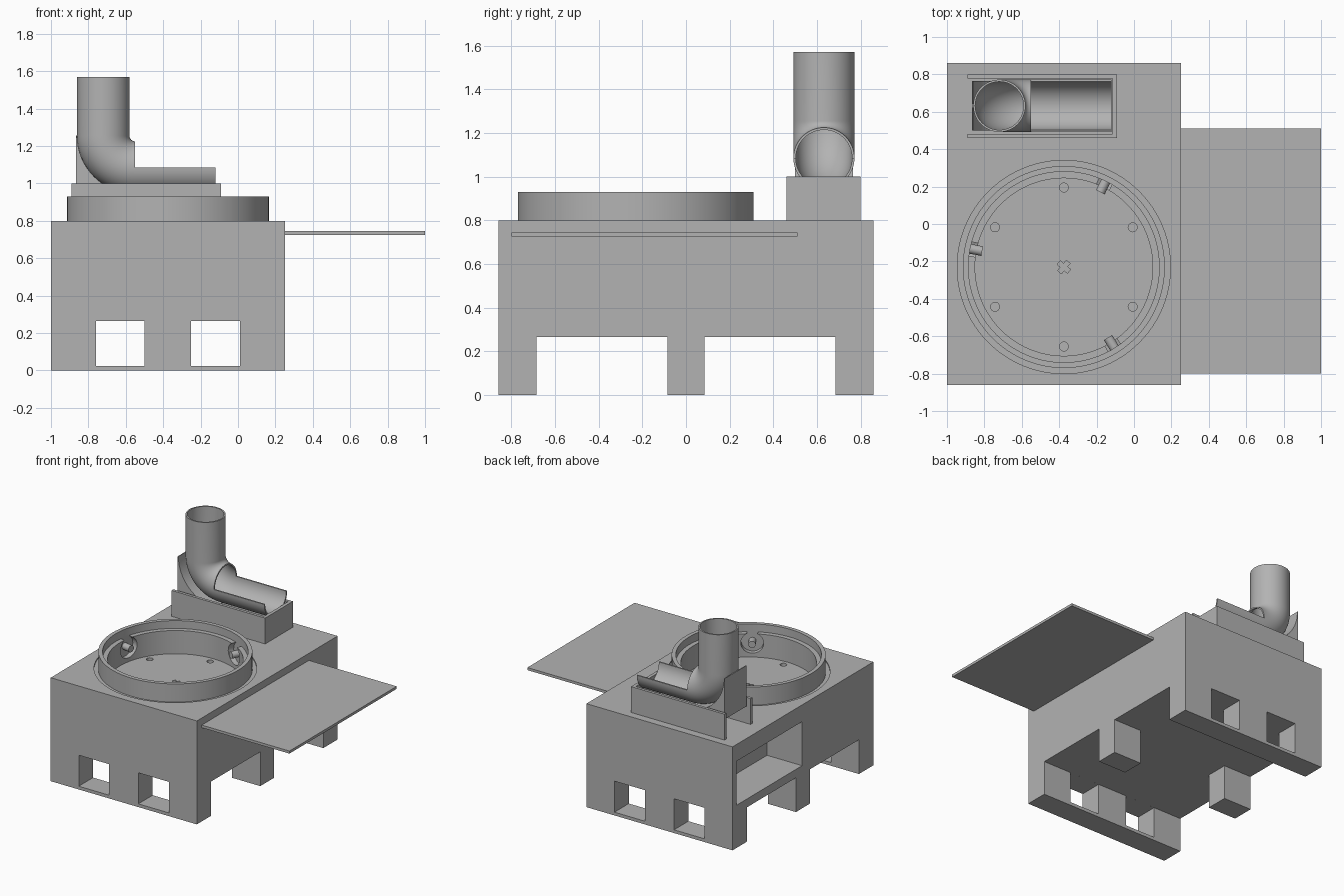
import bpy, bmesh, math
from mathutils import Matrix, Vector

if "Cube" in bpy.data.objects:
    bpy.data.objects.remove(bpy.data.objects["Cube"])

grey = bpy.data.materials.new("plain grey")
grey.diffuse_color = (0.45, 0.45, 0.45, 1)
grey.use_nodes = True
grey.node_tree.nodes["Principled BSDF"].inputs["Base Color"].default_value = grey.diffuse_color
CX, CY = -0.375, -0.23          # centre of the round well


def finish(name, bm, smooth=False):
    bmesh.ops.recalc_face_normals(bm, faces=bm.faces)
    me = bpy.data.meshes.new(name)
    bm.to_mesh(me)
    bm.free()
    ob = bpy.data.objects.new(name, me)
    bpy.context.collection.objects.link(ob)
    me.materials.append(grey)
    if smooth:
        shade(ob)
    return ob


def activate(ob):
    bpy.ops.object.select_all(action='DESELECT')
    ob.select_set(True)
    bpy.context.view_layer.objects.active = ob


def shade(ob):
    activate(ob)
    bpy.ops.object.shade_smooth_by_angle(angle=math.radians(30))


def box(name, x, y, z, turn=0):
    bm = bmesh.new()
    size = (x[1] - x[0], y[1] - y[0], z[1] - z[0])
    mid = ((x[0] + x[1]) / 2, (y[0] + y[1]) / 2, (z[0] + z[1]) / 2)
    bmesh.ops.create_cube(bm, size=1, matrix=Matrix.Translation(mid)
                          @ Matrix.Rotation(turn, 4, 'Z') @ Matrix.Diagonal((*size, 1)))
    return finish(name, bm)


def rod(name, a, b, r, segs=32, smooth=False):
    a, b = Vector(a), Vector(b)
    bm = bmesh.new()
    rot = (b - a).to_track_quat('Z', 'Y').to_matrix().to_4x4()
    bmesh.ops.create_cone(bm, cap_ends=True, segments=segs, radius1=r, radius2=r,
                          depth=(b - a).length, matrix=Matrix.Translation((a + b) / 2) @ rot)
    return finish(name, bm, smooth)


def skin(name, rings, wrap, smooth=True):
    """Join closed loops of points; wrap back to the first loop or cap both ends."""
    bm = bmesh.new()
    vs = [[bm.verts.new(p) for p in ring] for ring in rings]
    n, m = len(vs), len(vs[0])
    for i in range(n if wrap else n - 1):
        for j in range(m):
            k, l = (i + 1) % n, (j + 1) % m
            bm.faces.new((vs[i][j], vs[i][l], vs[k][l], vs[k][j]))
    if not wrap:
        bm.faces.new(vs[0])
        bm.faces.new(vs[-1])
    return finish(name, bm, smooth)


def cut(ob, cutters):
    for c in cutters:
        mod = ob.modifiers.new("cut", 'BOOLEAN')
        mod.operation, mod.solver, mod.object = 'DIFFERENCE', 'EXACT', c
        activate(ob)
        bpy.ops.object.modifier_apply(modifier=mod.name)
        bpy.data.objects.remove(c)


def radial(angle, r, z):
    return (CX + r * math.cos(angle), CY + r * math.sin(angle), z)


CLIPS = [math.radians(a) for a in (64, 169, -58)]


def pockets():
    return [rod("pocket_cutter", radial(a, 0.42, 0.8), radial(a, 0.512, 0.8), 0.08) for a in CLIPS]


# Cabinet with the open bay on its left side, the round well and the leg gaps
cabinet = box("cabinet", (-1, 0.25), (-0.86, 0.86), (0, 0.8))
cutters = [box("gap_cutter", (-2, 1), y, (-1, 0.265)) for y in ((-0.685, -0.085), (0.085, 0.685))]
cutters += [box("middle_gap_cutter", (-0.76, 0.01), (-0.3, 0.3), (-1, 0.265))]
for x in ((-0.76, -0.5), (-0.25, 0.01)):
    for y in ((-1, -0.6), (0.6, 1)):
        cutters.append(box("window_cutter", x, y, (0.025, 0.2649)))
cutters.append(box("bay_cutter", (-1.1, -0.70), (0.01, 0.81), (0.33, 0.67)))
cutters.append(rod("rim_groove_cutter", (CX, CY, 0.79), (CX, CY, 1), 0.57, 96))
cutters.append(rod("well_cutter", (CX, CY, 0.69), (CX, CY, 1), 0.475, 96))
cutters += pockets()
for i in range(6):
    a = math.radians(30 + 60 * i)
    cutters.append(rod("drain_cutter", radial(a, 0.425, 0.65), radial(a, 0.425, 0.75), 0.024, 20))
for t in (50, 140):
    cutters.append(box("cross_cutter", (CX - 0.036, CX + 0.036), (CY - 0.013, CY + 0.013),
                       (0.66, 0.75), math.radians(t)))
cut(cabinet, cutters)
shade(cabinet)

# Stepped ring around the well
profile = [(0.54, 0.79), (0.54, 0.93), (0.51, 0.93), (0.51, 0.87), (0.475, 0.87), (0.475, 0.79)]
ring = skin("well_ring", [[radial(2 * math.pi * i / 96, r, z) for i in range(96)]
                          for r, z in profile], True, False)
cut(ring, pockets())
shade(ring)

# Pins in the ring pockets
for a in CLIPS:
    rod("pocket_pin", radial(a, 0.445, 0.8), radial(a, 0.52, 0.8), 0.026, 20, True)

# Side shelf
box("side_shelf", (0.24, 1), (-0.8, 0.51), (0.725, 0.745))

# Tray walls, open on the left end
for y in ((0.46, 0.482), (0.778, 0.8)):
    box("tray_side", (-0.89, -0.09), y, (0.8, 1))
box("tray_end", (-0.115, -0.09), (0.482, 0.778), (0.8, 1))

# Elbow pipe: outer skin down the path, inner skin back up
PX, PY, PZ, BEND, R, RI = -0.72, 0.632, 1.085, 0.17, 0.14, 0.129
BX, BZ = PX + BEND, PZ + BEND
stations = [(0, 1.57 - BZ)] + [(math.pi / 2 * i / 16, 0) for i in range(17)]


def pipe_ring(station, r):
    t, lift = station
    pts = []
    for i in range(48):
        a = 2 * math.pi * i / 48
        d = BEND + r * math.cos(a)
        pts.append((BX - d * math.cos(t), PY + r * math.sin(a), BZ - d * math.sin(t) + lift))
    return pts


skin("elbow_pipe", [pipe_ring(s, R) for s in stations]
     + [pipe_ring(s, RI) for s in reversed(stations)], True)

# Half-round trough running from the pipe to the tray end
arc = [math.pi + math.pi * i / 24 for i in range(25)]
half = [(R, a) for a in arc] + [(RI, a) for a in reversed(arc)]
skin("trough", [[(x, PY + r * math.cos(a), PZ + r * math.sin(a)) for r, a in half]
                for x in (BX, -0.12)], False)

# Corner support filling under the bend
curve = [(BX - 0.31 * math.cos(t), BZ - 0.31 * math.sin(t))
         for t in [math.pi / 2 * i / 16 for i in range(17)]]
support = curve + [(BX, 0.94), (-0.866, 0.94), (-0.866, BZ)]
skin("bend_support", [[(x, y, z) for x, z in support] for y in (0.5, 0.765)], False)
